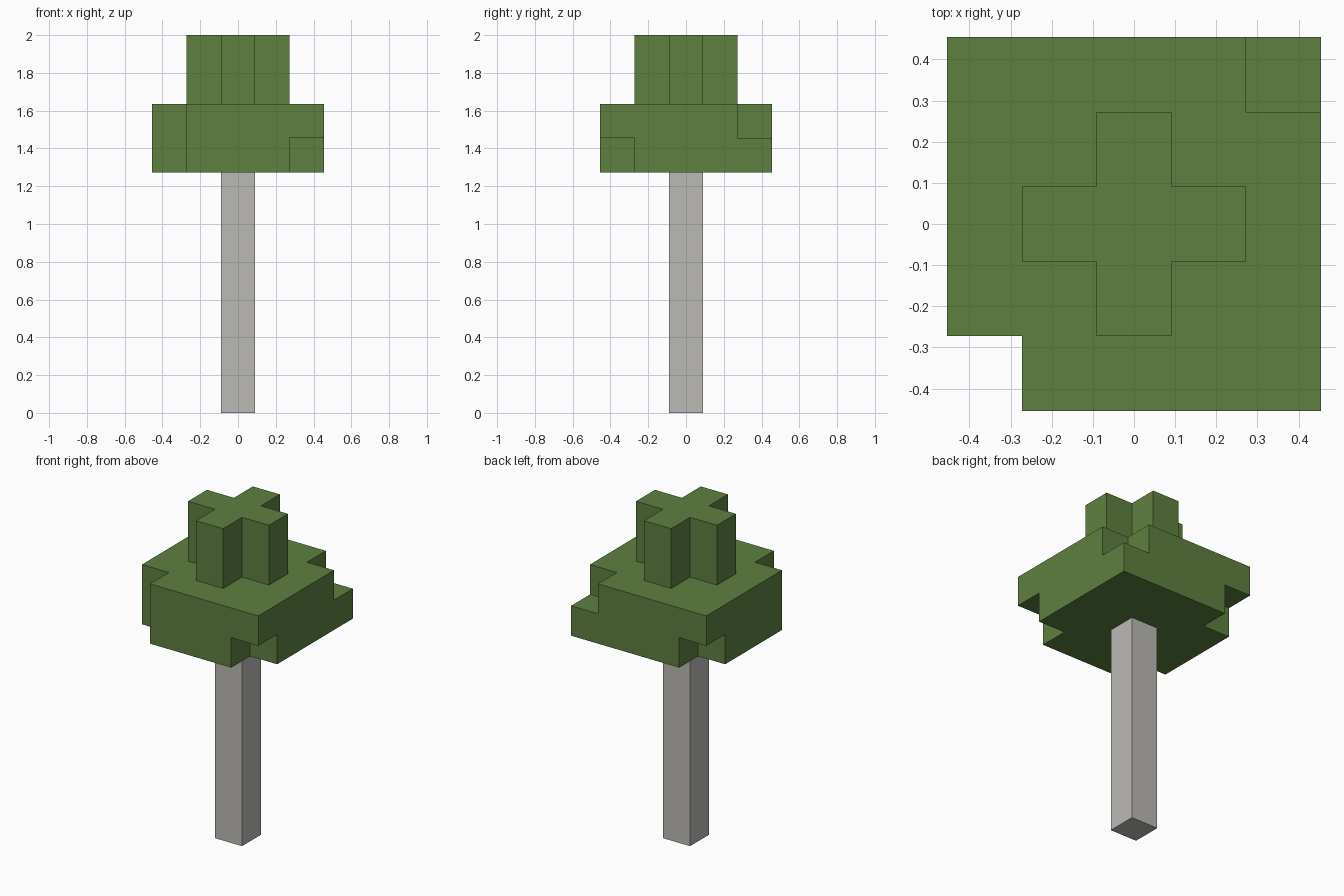
import bpy
import bmesh
from mathutils import Vector

cube = bpy.data.objects.get("Cube")
if cube:
    bpy.data.objects.remove(cube, do_unlink=True)

U = 2 / 11  # edge of one block


def make_material(name, rgb):
    mat = bpy.data.materials.new(name)
    mat.use_nodes = True
    mat.diffuse_color = (*rgb, 1)
    mat.node_tree.nodes["Principled BSDF"].inputs["Base Color"].default_value = (*rgb, 1)
    return mat


def make_blocks(name, cells, mat):
    """Join unit blocks into one clean shell: only outer faces, flat areas merged."""
    bm = bmesh.new()
    for cell in cells:
        for axis in range(3):
            for sign in (-1, 1):
                normal = Vector((0, 0, 0))
                normal[axis] = sign
                if tuple(int(c + n) for c, n in zip(cell, normal)) in cells:
                    continue
                side, up = Vector((0, 0, 0)), Vector((0, 0, 0))
                side[(axis + 1) % 3] = 1
                up = normal.cross(side)
                centre = Vector(cell) + Vector((0, 0, 0.5)) + normal / 2
                corners = [centre + (side * a + up * b) / 2
                           for a, b in ((-1, -1), (1, -1), (1, 1), (-1, 1))]
                bm.faces.new([bm.verts.new(c * U) for c in corners])
    bmesh.ops.remove_doubles(bm, verts=bm.verts, dist=0.001)
    bmesh.ops.dissolve_limit(bm, angle_limit=0.01, verts=bm.verts, edges=bm.edges)
    bmesh.ops.recalc_face_normals(bm, faces=bm.faces)
    mesh = bpy.data.meshes.new(name)
    bm.to_mesh(mesh)
    bm.free()
    mesh.materials.append(mat)
    obj = bpy.data.objects.new(name, mesh)
    bpy.context.collection.objects.link(obj)
    return obj


bark = make_material("pale grey bark", (0.50, 0.49, 0.465))
leaves = make_material("leaf green", (0.112, 0.216, 0.051))

# Trunk: a single column of blocks
make_blocks("trunk", {(0, 0, z) for z in range(7)}, bark)

# Canopy: two square layers with some corner blocks missing
canopy = {(x, y, z) for x in range(-2, 3) for y in range(-2, 3) for z in (7, 8)}
canopy -= {(-2, -2, 7), (2, -2, 7), (-2, 2, 7), (-2, -2, 8), (2, 2, 8)}
make_blocks("leaf_canopy", canopy, leaves)

# Crown: a plus shape, two blocks high
crown = {(x, y, z) for x in (-1, 0, 1) for y in (-1, 0, 1) for z in (9, 10) if x * y == 0}
make_blocks("leaf_crown", crown, leaves)
